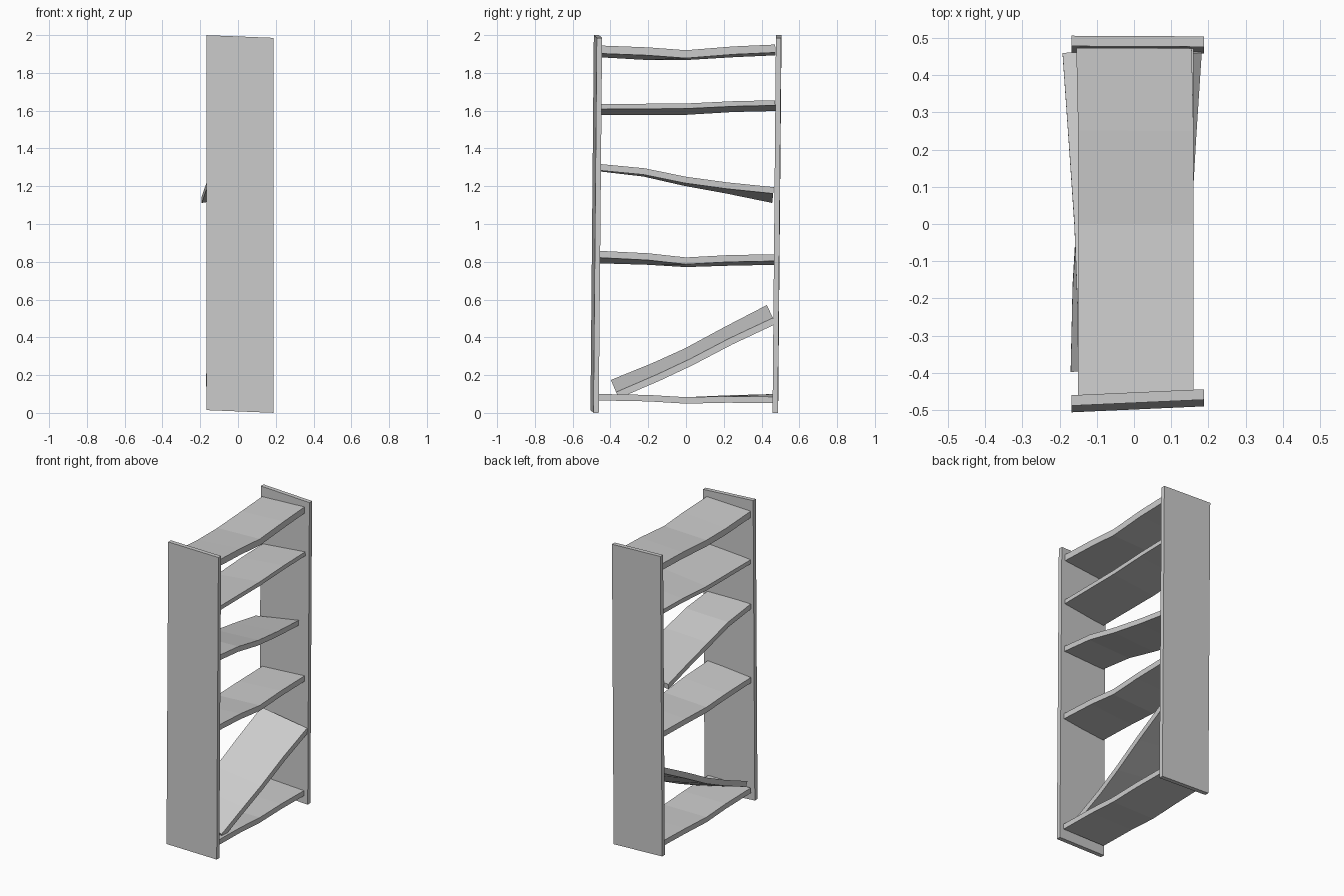
import bpy
import bmesh
from mathutils import Vector

cube = bpy.data.objects.get("Cube")
if cube:
    bpy.data.objects.remove(cube, do_unlink=True)

# One plain grey for everything
grey = bpy.data.materials.new("plain_grey")
grey.use_nodes = True
colour = (0.6, 0.6, 0.6, 1.0)
grey.diffuse_color = colour
grey.node_tree.nodes["Principled BSDF"].inputs["Base Color"].default_value = colour


def finish(name, bm):
    bmesh.ops.recalc_face_normals(bm, faces=bm.faces)
    mesh = bpy.data.meshes.new(name)
    bm.to_mesh(mesh)
    bm.free()
    mesh.materials.append(grey)
    obj = bpy.data.objects.new(name, mesh)
    bpy.context.collection.objects.link(obj)


def panel(name, y, yaw):
    """Upright side board, leaning and sheared a little out of true."""
    bm = bmesh.new()
    bmesh.ops.create_cube(bm, size=1)
    for v in bm.verts:
        x, t, h = v.co.x * 0.355, v.co.y * 0.028, v.co.z * 1.985
        v.co = (x + 0.01, y + t + 0.009 * h + yaw * x, 1.0 + h - 0.04 * x)
    finish(name, bm)


def board(name, stations, thick, width=0.31):
    """Warped plank; station = y, centre x, top z of the +x edge, drop of the -x edge."""
    bm = bmesh.new()
    rings = []
    for i, (y, x, z, drop) in enumerate(stations):
        a = stations[max(i - 1, 0)]
        b = stations[min(i + 1, len(stations) - 1)]
        normal = Vector((0, a[2] - b[2], b[0] - a[0])).normalized()
        right = Vector((x + width / 2, y, z))
        left = Vector((x - width / 2, y, z)) - normal * drop
        down = normal * thick
        rings.append([bm.verts.new(p) for p in (right, left, left - down, right - down)])
    for r, s in zip(rings, rings[1:]):
        for k in range(4):
            n = (k + 1) % 4
            bm.faces.new((r[k], r[n], s[n], s[k]))
    bm.faces.new(rings[0])
    bm.faces.new(rings[-1])
    finish(name, bm)


# Upright ends
panel("front_panel", -0.475, 0.045)
panel("back_panel", 0.482, -0.005)

# Warped shelves, top to bottom
board("top_shelf", [(-0.46, 0.005, 1.945, 0.02), (-0.2, 0.005, 1.935, 0.025),
                    (0, 0.005, 1.92, 0.01), (0.25, 0.005, 1.94, 0.015),
                    (0.472, 0, 1.95, 0.015)], 0.042)
board("upper_shelf", [(-0.46, 0.005, 1.635, 0.03), (0, 0.005, 1.638, 0.033),
                      (0.25, 0.005, 1.65, 0.03), (0.472, 0.005, 1.655, 0.03)], 0.027)
board("middle_shelf", [(-0.46, 0.005, 1.318, 0.005), (-0.22, 0.003, 1.295, 0.01),
                       (0, -0.005, 1.25, 0.015), (0.22, -0.02, 1.22, 0.025),
                       (0.465, -0.037, 1.195, 0.05)], 0.034)
board("lower_shelf", [(-0.46, 0.005, 0.858, 0.03), (-0.2, 0.005, 0.845, 0.025),
                      (0, 0.005, 0.823, 0.015), (0.22, 0.005, 0.835, 0.02),
                      (0.472, 0.005, 0.84, 0.02)], 0.036)
board("bottom_shelf", [(-0.46, 0.005, 0.1, 0), (-0.2, 0.005, 0.095, 0),
                       (0, 0.005, 0.083, 0), (0.22, 0.005, 0.088, -0.005),
                       (0.472, 0.005, 0.085, -0.015)], 0.034)

# Fallen shelf leaning against the back panel
board("fallen_shelf", [(-0.37, -0.015, 0.11, -0.07), (-0.15, -0.01, 0.205, -0.065),
                       (0.02, 0, 0.285, -0.062), (0.23, 0.012, 0.395, -0.065),
                       (0.46, 0.027, 0.503, -0.075)], 0.036)
